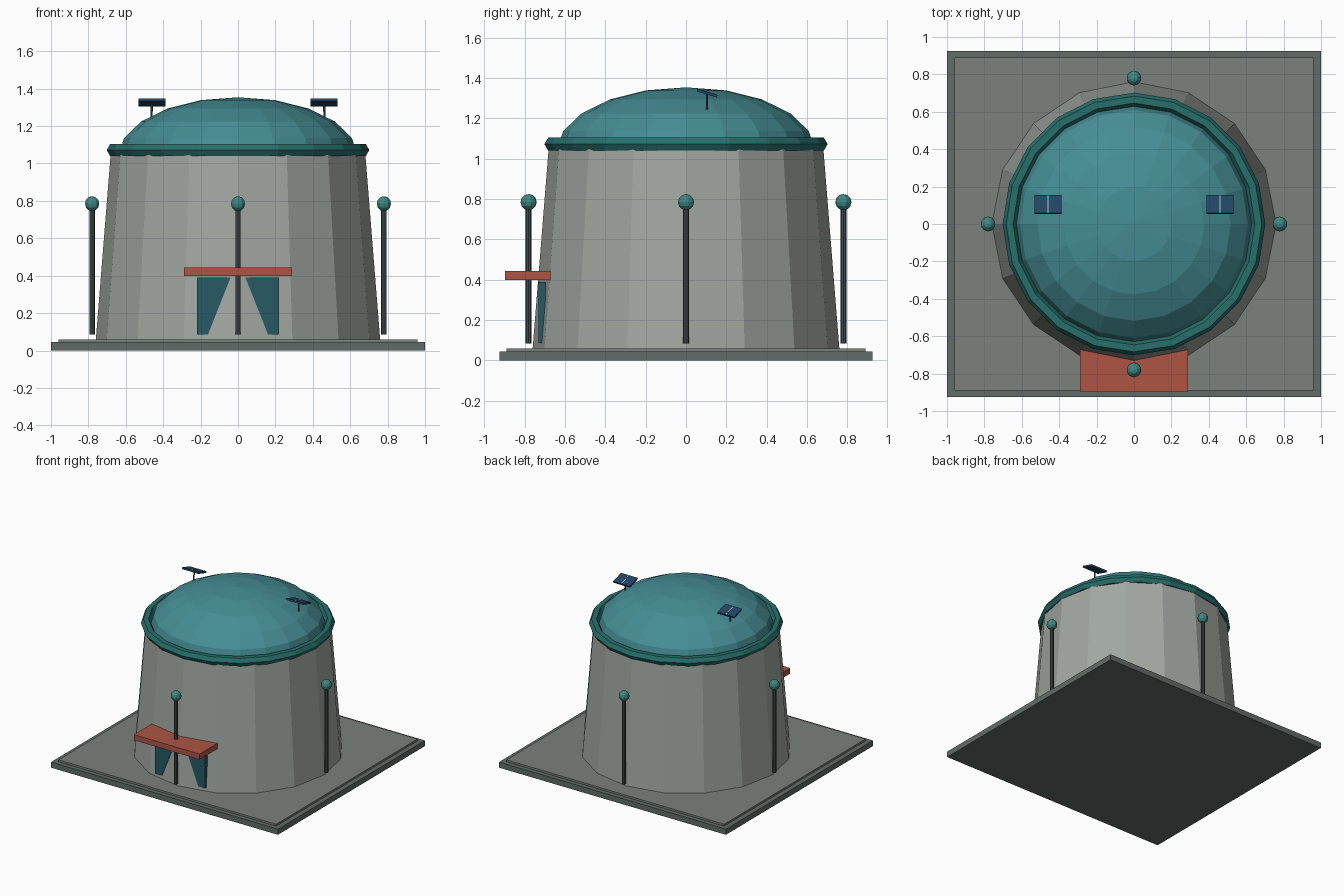
import bpy, math
from mathutils import Vector

if "Cube" in bpy.data.objects:
    bpy.data.objects.remove(bpy.data.objects["Cube"])


def material(name, r, g, b):
    m = bpy.data.materials.new(name)
    m.diffuse_color = (r, g, b, 1)
    m.use_nodes = True
    m.node_tree.nodes["Principled BSDF"].inputs["Base Color"].default_value = m.diffuse_color
    return m


STONE = material("stone", 0.36, 0.39, 0.36)
SLAB = material("slab", 0.20, 0.22, 0.20)
EDGE = material("slab_edge", 0.12, 0.15, 0.14)
DOME = material("dome_teal", 0.06, 0.27, 0.30)
RIM = material("rim_teal", 0.02, 0.16, 0.15)
LAMP = material("lamp_teal", 0.05, 0.25, 0.23)
METAL = material("dark_metal", 0.06, 0.075, 0.08)
RED = material("awning_red", 0.42, 0.09, 0.06)
CLOTH = material("curtain_teal", 0.02, 0.10, 0.13)
PANEL = material("panel_blue", 0.015, 0.06, 0.13)
LIGHT = material("panel_strip", 0.5, 0.55, 0.58)


def finish(name, mat):
    o = bpy.context.object
    o.name = name
    o.data.materials.append(mat)
    return o


def box(name, loc, size, mat, rot=(0, 0, 0)):
    bpy.ops.mesh.primitive_cube_add(size=1, location=loc, rotation=rot)
    o = finish(name, mat)
    o.scale = size
    return o


def rod(name, a, b, r, mat, sides=8):
    a, b = Vector(a), Vector(b)
    bpy.ops.mesh.primitive_cylinder_add(vertices=sides, radius=r, depth=(b - a).length,
                                        location=(a + b) / 2)
    o = finish(name, mat)
    o.rotation_euler = (b - a).to_track_quat('Z', 'Y').to_euler()
    return o


# stepped base
box("base_slab", (0, 0, 0.0225), (2, 1.85, 0.045), EDGE)
box("base_paving", (0, 0, 0.05), (1.92, 1.78, 0.02), SLAB)

# tapered sixteen-sided wall, one corner facing front
bpy.ops.mesh.primitive_cone_add(vertices=16, radius1=0.76, radius2=0.68, depth=1.0,
                                location=(0, 0, 0.56))
finish("tower_wall", STONE)

# rim ring with hexagonal section
bpy.ops.mesh.primitive_torus_add(major_segments=20, minor_segments=6, major_radius=0.665,
                                 minor_radius=0.037, location=(0, 0, 1.072))
finish("roof_rim", RIM)

# flattened dome
bpy.ops.mesh.primitive_uv_sphere_add(segments=20, ring_count=10, radius=1, location=(0, 0, 1.04))
finish("roof_dome", DOME).scale = (0.64, 0.64, 0.314)

# four lamp posts around the wall
for i in range(4):
    x, y = 0.78 * math.cos(i * math.pi / 2), 0.78 * math.sin(i * math.pi / 2)
    rod(f"lamp_post_{i}", (x, y, 0.085), (x, y, 0.76), 0.0145, METAL)
    bpy.ops.mesh.primitive_uv_sphere_add(segments=10, ring_count=6, radius=0.04,
                                         location=(x, y, 0.785))
    finish(f"lamp_globe_{i}", LAMP)

# awning over the entrance
box("awning", (0, -0.785, 0.421), (0.58, 0.226, 0.044), RED)

for side, s in (("left", -1), ("right", 1)):
    # drawn-back curtain, extruded from its outline
    outline = [(0.22, 0.39), (0.04, 0.39), (0.16, 0.087), (0.22, 0.087)]
    verts = [(s * x, y, z) for y in (-0.73, -0.697) for x, z in outline]
    faces = [(0, 1, 2, 3), (7, 6, 5, 4)] + [(i, i + 4, (i + 1) % 4 + 4, (i + 1) % 4)
                                            for i in range(4)]
    if s > 0:
        faces = [f[::-1] for f in faces]
    faces = [f[::-1] for f in faces]
    mesh = bpy.data.meshes.new(f"{side}_curtain")
    mesh.from_pydata(verts, [], [f[::-1] for f in faces])
    mesh.materials.append(CLOTH)
    bpy.context.collection.objects.link(bpy.data.objects.new(f"{side}_curtain", mesh))

    # tilted solar panel on a short stem
    tilt = math.radians(-17)
    n = Vector((0, -math.sin(tilt), math.cos(tilt)))
    c = Vector((s * 0.46, 0.105, 1.325))
    box(f"{side}_solar_panel", c, (0.146, 0.103, 0.013), PANEL, (tilt, 0, 0))
    box(f"{side}_panel_strip", c + n * 0.006, (0.006, 0.1, 0.005), LIGHT, (tilt, 0, 0))
    rod(f"{side}_panel_stem", (s * 0.463, 0.105, 1.245), c, 0.006, METAL, 6)
